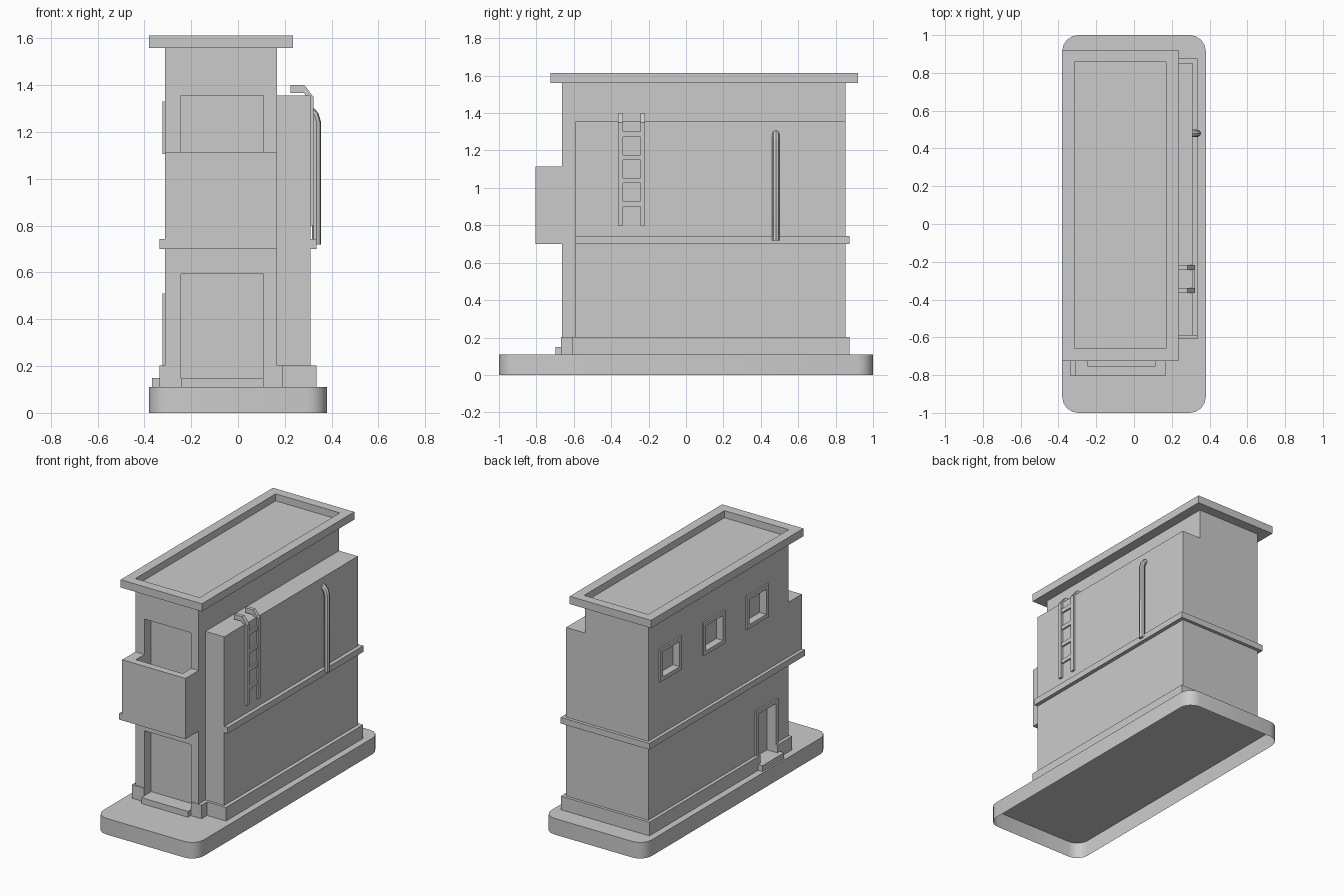
import bpy, bmesh
from mathutils import Vector

if "Cube" in bpy.data.objects:
    bpy.data.objects.remove(bpy.data.objects["Cube"])


def finish(name, bm):
    bmesh.ops.recalc_face_normals(bm, faces=bm.faces)
    me = bpy.data.meshes.new(name)
    bm.to_mesh(me)
    bm.free()
    ob = bpy.data.objects.new(name, me)
    bpy.context.collection.objects.link(ob)
    return ob


def prism(name, pts, lo, hi, axis='z'):
    """Extrude a polygon: (x, y) along z, or (x, z) along y."""
    bm = bmesh.new()
    place = (lambda p, t: (p[0], p[1], t)) if axis == 'z' else (lambda p, t: (p[0], t, p[1]))
    a = [bm.verts.new(place(p, lo)) for p in pts]
    b = [bm.verts.new(place(p, hi)) for p in pts]
    bm.faces.new(a)
    bm.faces.new(b)
    n = len(pts)
    for i in range(n):
        j = (i + 1) % n
        bm.faces.new((a[i], a[j], b[j], b[i]))
    return finish(name, bm)


def box(name, x, y, z):
    return prism(name, [(x[0], y[0]), (x[1], y[0]), (x[1], y[1]), (x[0], y[1])], *z)


def cut(targets, x, y, z):
    cutter = box("cutter", x, y, z)
    cutter.hide_render = True
    for t in targets:
        m = t.modifiers.new("opening", 'BOOLEAN')
        m.operation = 'DIFFERENCE'
        m.solver = 'EXACT'
        m.object = cutter
        bpy.context.view_layer.objects.active = t
        bpy.ops.object.modifier_apply(modifier=m.name)
    bpy.data.objects.remove(cutter)


def smooth(ob):
    bpy.ops.object.select_all(action='DESELECT')
    ob.select_set(True)
    bpy.context.view_layer.objects.active = ob
    bpy.ops.object.shade_smooth_by_angle()


# Rounded base slab, open underneath
base = box("base", (-0.38, 0.38), (-1, 1), (0, 0.11))
bm = bmesh.new()
bm.from_mesh(base.data)
edges = [e for e in bm.edges if abs(e.verts[0].co.z - e.verts[1].co.z) > 0.05]
bmesh.ops.bevel(bm, geom=edges, offset=0.085, segments=4, profile=0.5, affect='EDGES')
bm.faces.ensure_lookup_table()
bmesh.ops.delete(bm, geom=[f for f in bm.faces if f.normal.z < -0.9], context='FACES_ONLY')
bm.to_mesh(base.data)
bm.free()
smooth(base)

# Main block, lower side wing and balcony
main = box("main_block", (-0.312, 0.167), (-0.663, 0.853), (0.11, 1.56))
wing = box("side_wing", (0.167, 0.309), (-0.59, 0.853), (0.11, 1.355))
balcony = box("balcony", (-0.312, 0.167), (-0.805, -0.663), (0.70, 1.115))

# Plinth and string course
plinth = prism("plinth", [(-0.335, -0.667), (0.192, -0.667), (0.192, -0.608), (0.335, -0.608),
                          (0.335, 0.873), (-0.335, 0.873)], 0.11, 0.203)
prism("string_course", [(-0.335, -0.805), (-0.312, -0.805), (-0.312, 0.853), (0.309, 0.853),
                        (0.309, -0.59), (0.335, -0.59), (0.335, 0.875), (-0.335, 0.875)], 0.70, 0.742)

# Front openings: door below, balcony opening above
FX = (-0.243, 0.11)
cut([main, plinth], FX, (-0.75, -0.59), (0.15, 0.593))
cut([main, balcony], FX, (-0.755, -0.59), (0.742, 1.357))
box("front_step", FX, (-0.697, -0.6), (0.11, 0.15))


# Left-side openings with raised frames
def framed_opening(name, y0, y1, z0, z1, depth, sill, targets):
    t = 0.027
    inner_y, inner_z = (y0 + t, y1 - t), (z0 + (t if sill else 0), z1 - t)
    frame = box(name, (-0.323, -0.30), (y0, y1), (z0, z1))
    cut(targets + [frame], (-0.36, -0.312 + depth), inner_y, inner_z)


for i in range(3):
    y = 0.62 - 0.468 * i
    framed_opening(f"window_frame_{i + 1}", y - 0.118, y + 0.118, 1.105, 1.33, 0.04, True, [main])
framed_opening("side_door_frame", -0.535, -0.30, 0.15, 0.51, 0.055, False, [main, plinth])
box("side_step", (-0.368, -0.27), (-0.535, -0.30), (0.11, 0.15))

# Roof cornice with sunken deck
cornice = box("roof_cornice", (-0.38, 0.235), (-0.725, 0.92), (1.56, 1.613))
cut([cornice], (-0.315, 0.17), (-0.658, 0.857), (1.565, 1.7))

# Ladder hooked over the wing top
rail = [(0.225, 1.367), (0.225, 1.40), (0.284, 1.40), (0.322, 1.35), (0.322, 0.80),
        (0.303, 0.80), (0.303, 1.342), (0.28, 1.367)]
for i, y in enumerate((-0.351, -0.231)):
    prism(f"ladder_rail_{i + 1}", rail, y - 0.013, y + 0.013, 'y')
for i in range(4):
    z = 0.915 + 0.124 * i
    box(f"ladder_rung_{i + 1}", (0.303, 0.32), (-0.345, -0.237), (z - 0.014, z + 0.014))

# Drain pipe with a bent top
cu = bpy.data.curves.new("drain_pipe", 'CURVE')
cu.dimensions = '3D'
cu.bevel_depth = 0.019
cu.bevel_resolution = 2
cu.use_fill_caps = True
path = [(0.295, 1.292), (0.312, 1.288), (0.327, 1.272), (0.336, 1.24), (0.336, 0.72)]
sp = cu.splines.new('POLY')
sp.points.add(len(path) - 1)
for p, (x, z) in zip(sp.points, path):
    p.co = (x, 0.48, z, 1)
tmp = bpy.data.objects.new("pipe_path", cu)
bpy.context.collection.objects.link(tmp)
bpy.context.view_layer.update()
me = bpy.data.meshes.new_from_object(tmp.evaluated_get(bpy.context.evaluated_depsgraph_get()))
bpy.data.objects.remove(tmp)
pipe = bpy.data.objects.new("drain_pipe", me)
bpy.context.collection.objects.link(pipe)
smooth(pipe)
